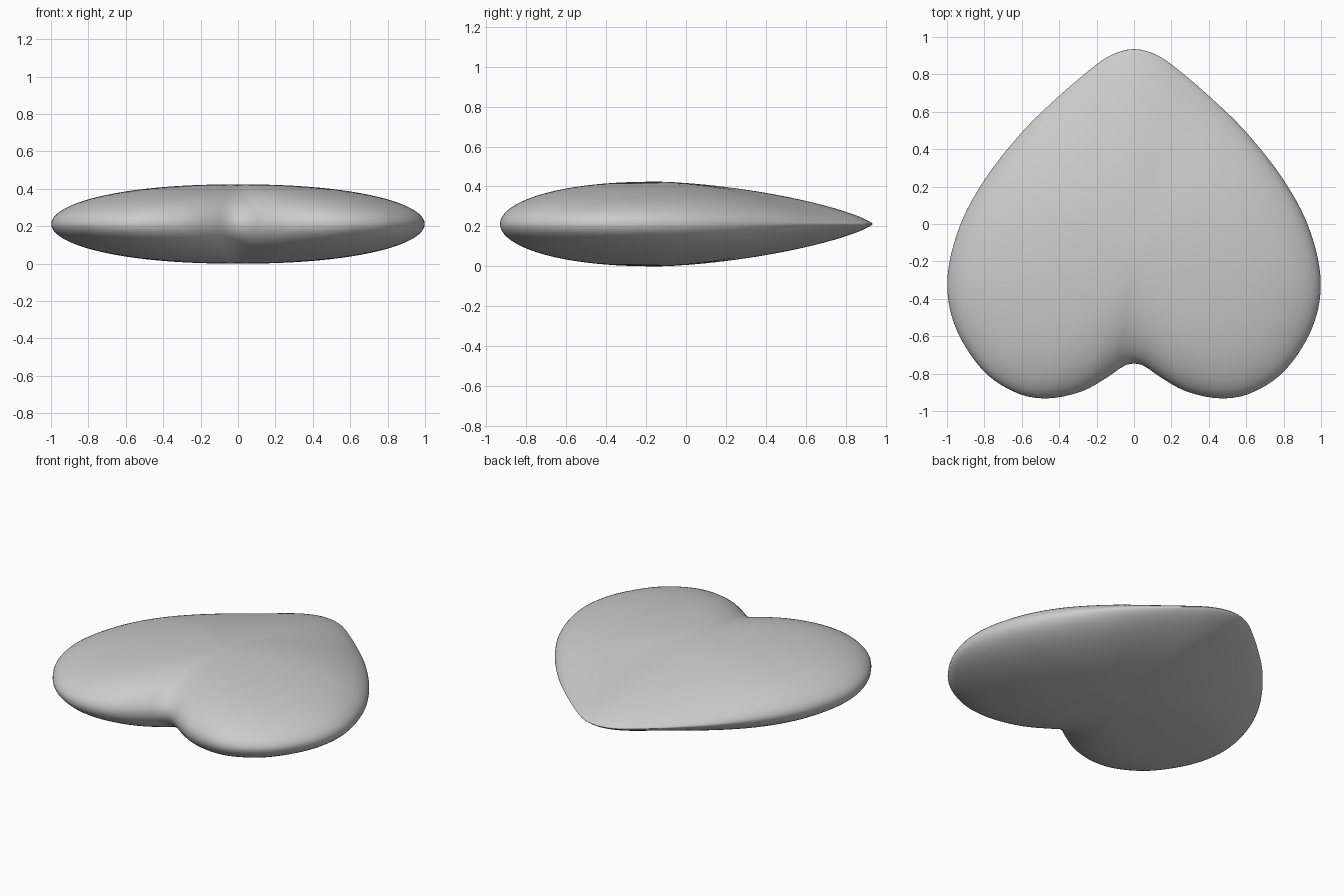
import bpy, bmesh, math
from mathutils import Vector

if "Cube" in bpy.data.objects:
    bpy.data.objects.remove(bpy.data.objects["Cube"])

CY, HALF = -0.15, 0.212      # plump centre in y, half thickness
SEG, RINGS = 160, 28

# Right half of the heart outline, from tip to notch
half = [(0, 0.935), (0.1, 0.913), (0.2, 0.853), (0.4, 0.685), (0.6, 0.49),
        (0.8, 0.235), (0.935, -0.02), (0.998, -0.3), (0.955, -0.55),
        (0.81, -0.78), (0.63, -0.902), (0.46, -0.932), (0.28, -0.895),
        (0.14, -0.818), (0.06, -0.762), (0, -0.745)]
loop = [Vector(p) for p in half] + [Vector((-x, y)) for x, y in half[-2:0:-1]]


def spline(a, b, c, d, t):
    return 0.5 * (2 * b + (c - a) * t + (2 * a - 5 * b + 4 * c - d) * t * t
                  + (3 * b - a - 3 * c + d) * t ** 3)


# Smooth outline, resampled to even steps
n = len(loop)
dense = [spline(loop[i - 1], loop[i], loop[(i + 1) % n], loop[(i + 2) % n], k / 20)
         for i in range(n) for k in range(20)]
lengths = [0.0]
for i in range(len(dense)):
    lengths.append(lengths[-1] + (dense[(i + 1) % len(dense)] - dense[i]).length)
outline, j = [], 0
for i in range(SEG):
    d = lengths[-1] * i / SEG
    while lengths[j + 1] < d:
        j += 1
    f = (d - lengths[j]) / (lengths[j + 1] - lengths[j])
    outline.append(dense[j].lerp(dense[(j + 1) % len(dense)], f))


def surface_point(p, s, side):
    """Point at ring s (0 centre, 1 rim) towards outline point p."""
    ray = p - Vector((0, CY))
    rim = ray.length
    ray.normalize()
    r = s * (0.85 * (1 - s) + rim * s)          # inner rings become round
    u = min(r / rim, 1.0)
    tip = max(0.0, ray.y) ** 3                  # leaner wedge towards the tip
    h = (1 - u ** (2.2 - 0.6 * tip)) ** (0.5 + 0.25 * tip) if s < 1 else 0
    return (ray.x * r, CY + ray.y * r, HALF * (1 + side * h))


# Heart cushion: rings from the rim to a pole, above and below
bm = bmesh.new()
rim_ring = [bm.verts.new(surface_point(p, 1, 1)) for p in outline]
for side in (1, -1):
    prev = rim_ring
    for k in range(RINGS - 1, 0, -1):
        s = math.sin(math.pi / 2 * k / RINGS)
        ring = [bm.verts.new(surface_point(p, s, side)) for p in outline]
        for i in range(SEG):
            m = (i + 1) % SEG
            bm.faces.new((prev[i], prev[m], ring[m], ring[i]))
        prev = ring
    pole = bm.verts.new((0, CY, HALF * (1 + side)))
    for i in range(SEG):
        bm.faces.new((prev[i], prev[(i + 1) % SEG], pole))
bmesh.ops.recalc_face_normals(bm, faces=bm.faces)
for f in bm.faces:
    f.smooth = True
mesh = bpy.data.meshes.new("heart_cushion")
bm.to_mesh(mesh)
bm.free()
heart = bpy.data.objects.new("heart_cushion", mesh)
bpy.context.collection.objects.link(heart)
